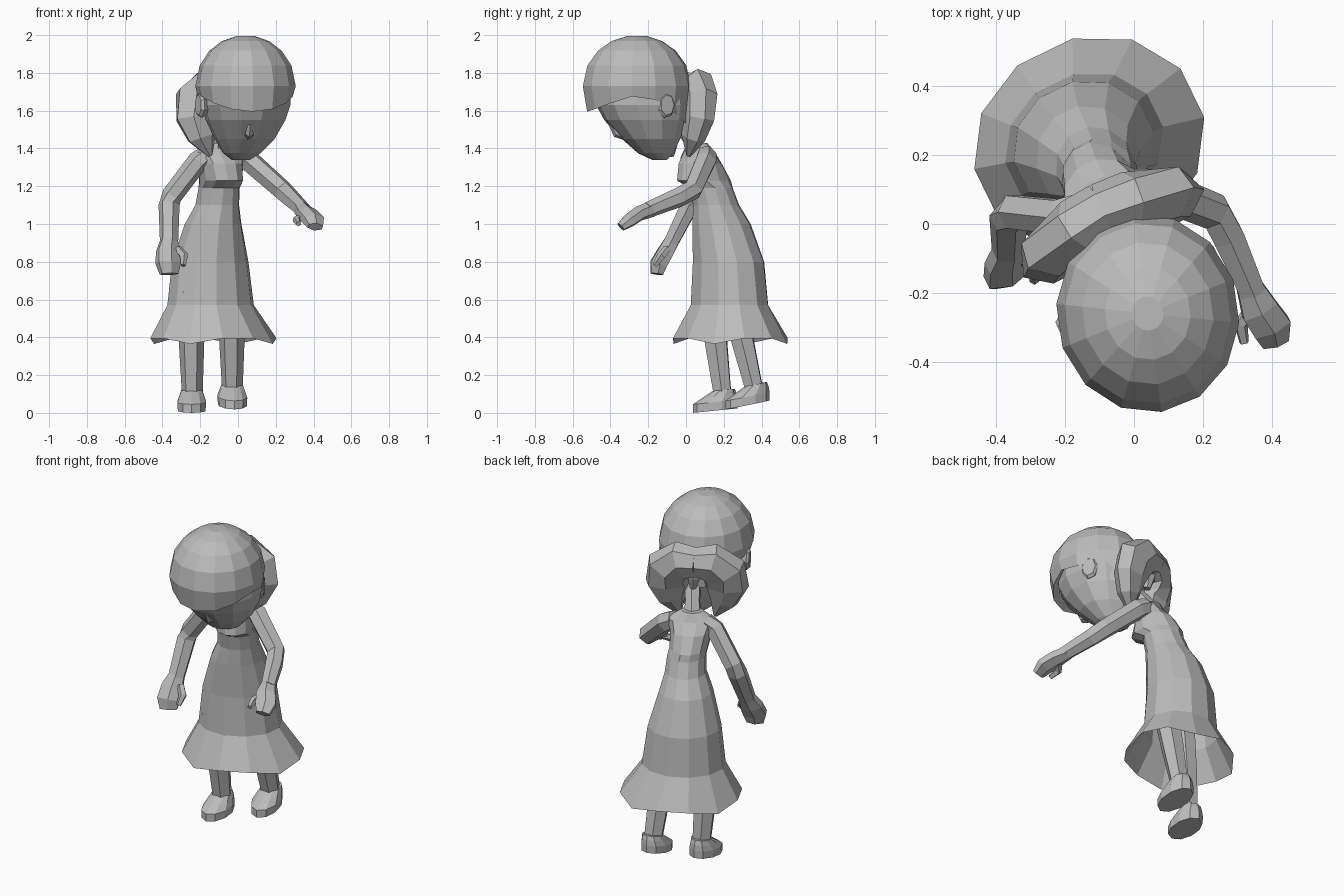
import bpy, bmesh, math
from mathutils import Vector

if "Cube" in bpy.data.objects:
    bpy.data.objects.remove(bpy.data.objects["Cube"])

mat = bpy.data.materials.new("plain_grey")
mat.use_nodes = True
GREY = (0.5, 0.5, 0.5, 1)
mat.diffuse_color = GREY
mat.node_tree.nodes["Principled BSDF"].inputs["Base Color"].default_value = GREY
YAW = math.radians(26)
HEAD_YAW = math.radians(8)


def axes(yaw):
    """Left and forward directions of a part turned by yaw."""
    return (Vector((math.cos(yaw), math.sin(yaw), 0)),
            Vector((math.sin(yaw), -math.cos(yaw), 0)))


def skin(name, rings, cap_start=True, cap_end=True):
    """Join rings of points into a flat shaded surface."""
    bm = bmesh.new()
    loops = [[bm.verts.new(p) for p in ring] for ring in rings]
    n = len(loops[0])
    for low, high in zip(loops, loops[1:]):
        for i in range(n):
            j = (i + 1) % n
            bm.faces.new((low[i], low[j], high[j], high[i]))
    if cap_start:
        bm.faces.new(loops[0][::-1])
    if cap_end:
        bm.faces.new(loops[-1])
    bmesh.ops.recalc_face_normals(bm, faces=bm.faces)
    mesh = bpy.data.meshes.new(name)
    bm.to_mesh(mesh)
    bm.free()
    mesh.materials.append(mat)
    obj = bpy.data.objects.new(name, mesh)
    bpy.context.scene.collection.objects.link(obj)


def loft(name, sections, sides, yaw=YAW, slope=0, lift=None, **caps):
    """Level oval sections: x, y, z, half width, half depth."""
    left, front = axes(yaw)
    rings = []
    for k, (x, y, z, a, b) in enumerate(sections):
        ring = []
        for i in range(sides):
            t = 2 * math.pi * (i + 0.5) / sides
            p = Vector((x, y, z)) + left * a * math.cos(t) + front * b * math.sin(t)
            p.z -= slope * b * math.sin(t)
            if lift:
                p.z += lift(k, t)
            ring.append(p)
        rings.append(ring)
    skin(name, rings, **caps)


def tube(name, path, sizes, sides=6, ref=None):
    """Limb through points, with an oval size at each one."""
    ref = ref or axes(YAW)[0]
    pts = [Vector(p) for p in path]
    rings = []
    for k, p in enumerate(pts):
        tangent = (pts[min(k + 1, len(pts) - 1)] - pts[max(k - 1, 0)]).normalized()
        side = (ref - tangent * ref.dot(tangent)).normalized()
        other = tangent.cross(side)
        a, b = sizes[k]
        rings.append([p + side * a * math.cos(t) + other * b * math.sin(t)
                      for t in (2 * math.pi * (i + 0.5) / sides for i in range(sides))])
    skin(name, rings)


# Dress with a flared wavy hem, open underneath, and a bodice that overhangs in front
loft("dress", [
    (-.13, .235, .385, .345, .305), (-.145, .23, .57, .237, .205),
    (-.147, .225, .8, .208, .19), (-.132, .188, 1.0, .152, .158),
    (-.11, .16, 1.1, .117, .125), (-.1, .135, 1.19, .11, .115),
    (-.09, .095, 1.23, .11, .15), (-.09, .075, 1.32, .12, .115),
    (-.09, .07, 1.38, .145, .062), (-.085, .062, 1.43, .06, .048)], 12,
    lift=lambda k, t: .02 * math.cos(4 * t) if k == 0 else 0, cap_start=False)
tube("neck", [(-.085, .06, 1.38), (-.06, .02, 1.46), (.01, -.08, 1.6)],
     [(.055, .05), (.045, .045), (.05, .05)])

# Face, narrowing to the chin
loft("face", [
    (.015, -.14, 1.34, .05, .04), (.02, -.16, 1.375, .1, .095),
    (.035, -.185, 1.45, .16, .155), (.04, -.213, 1.55, .212, .222),
    (.042, -.228, 1.63, .237, .25), (.042, -.24, 1.78, .235, .235)],
    12, yaw=HEAD_YAW)
tube("nose", [(.065, -.4, 1.53), (.06, -.365, 1.48), (.05, -.3, 1.45)],
     [(.012, .012), (.024, .024), (.015, .015)], 5)


# Cap of hair: a dome whose lower edge rises over the ears and drops at the nape
def fringe(k, t):
    return (.075 - .09 * abs(math.sin(t)) ** 1.5 - .08 * max(0, -math.sin(t))) * (k < 2)


dome = [(.04, -.25, 1.64, .225, .235), (.04, -.258, 1.61, .25, .268)]
for deg in (0, 24, 44, 62, 80):
    r = math.cos(math.radians(deg))
    dome.append((.04, -.26, 1.73 + .27 * math.sin(math.radians(deg)), .266 * r, .289 * r))
loft("hair_cap", dome, 14, yaw=HEAD_YAW, lift=fringe, cap_start=False)

# Ears
left, front = axes(YAW)
for name, s in (("left_ear", 1), ("right_ear", -1)):
    base = Vector((.04, -.255, 1.63)) + left * s * .2 - front * .05
    tube(name, [base, base + left * s * .04, base + left * s * .055],
         [(.03, .045), (.05, .07), (.04, .055)], 7, ref=front)

# Two drooping hair lobes behind the head
for name, s in (("left_hair_lobe", 1), ("right_hair_lobe", -1)):
    path = [Vector((-.088, .033, 0)) + left * s * u + front * f + Vector((0, 0, z))
            for u, f, z in ((-.01, -.01, 1.715), (.08, .005, 1.715), (.155, .03, 1.65),
                            (.165, .05, 1.56), (.145, .065, 1.46), (.1, .07, 1.36))]
    tube(name, path, [(.08, .085), (.09, .115), (.09, .135), (.08, .13), (.06, .085),
                      (.012, .012)], 7, ref=front)
tube("hair_tie", [(-.07, .03, 1.55), (-.08, .035, 1.62), (-.08, .03, 1.72)],
     [(.02, .02), (.04, .035), (.05, .045)])

# Arms, hands and thumbs
tube("left_arm", [(0, .11, 1.37), (.06, .105, 1.335), (.235, .035, 1.18),
                  (.275, -.04, 1.14), (.345, -.2, 1.075)],
     [(.05, .055), (.058, .06), (.055, .055), (.052, .052), (.043, .043)])
tube("left_hand", [(.335, -.18, 1.08), (.365, -.25, 1.055), (.4, -.3, 1.02), (.41, -.345, .985)],
     [(.043, .043), (.062, .04), (.065, .038), (.045, .025)])
tube("left_thumb", [(.34, -.25, 1.04), (.31, -.29, 1.02), (.32, -.345, 1.0)],
     [(.02, .02), (.022, .022), (.014, .014)], 5, ref=Vector((0, 0, 1)))
tube("right_arm", [(-.16, .035, 1.37), (-.21, .02, 1.335), (-.35, .035, 1.15),
                   (-.365, .02, 1.1), (-.365, -.08, .9)],
     [(.05, .055), (.055, .058), (.055, .055), (.057, .052), (.05, .042)])
tube("right_hand", [(-.365, -.075, .91), (-.37, -.11, .85), (-.37, -.145, .79), (-.365, -.155, .735)],
     [(.05, .042), (.07, .043), (.074, .043), (.055, .03)])
tube("right_thumb", [(-.32, -.1, .87), (-.285, -.13, .83), (-.29, -.165, .78)],
     [(.022, .022), (.024, .024), (.014, .014)], 5)

# Legs and shoes
for name, top, ankle, sole, slope, turn in (
        ("right", (-.25, .125, .65), (-.242, .193, .1), (-.245, .155, .012), .1, 0),
        ("left", (-.035, .235, .65), (-.03, .36, .13), (-.03, .325, .042), .2, .1)):
    tube(name + "_leg", [top, Vector(top).lerp(Vector(ankle), .5), ankle],
         [(.074, .074), (.068, .066), (.056, .052)])
    x, y, z = sole
    loft(name + "_shoe", [
        (x, y, z, .077, .118), (x, y, z + .045, .08, .118),
        (x, y + .025, z + .08, .068, .088), (x, y + .045, z + .11, .057, .058)],
        10, yaw=turn, slope=slope)
